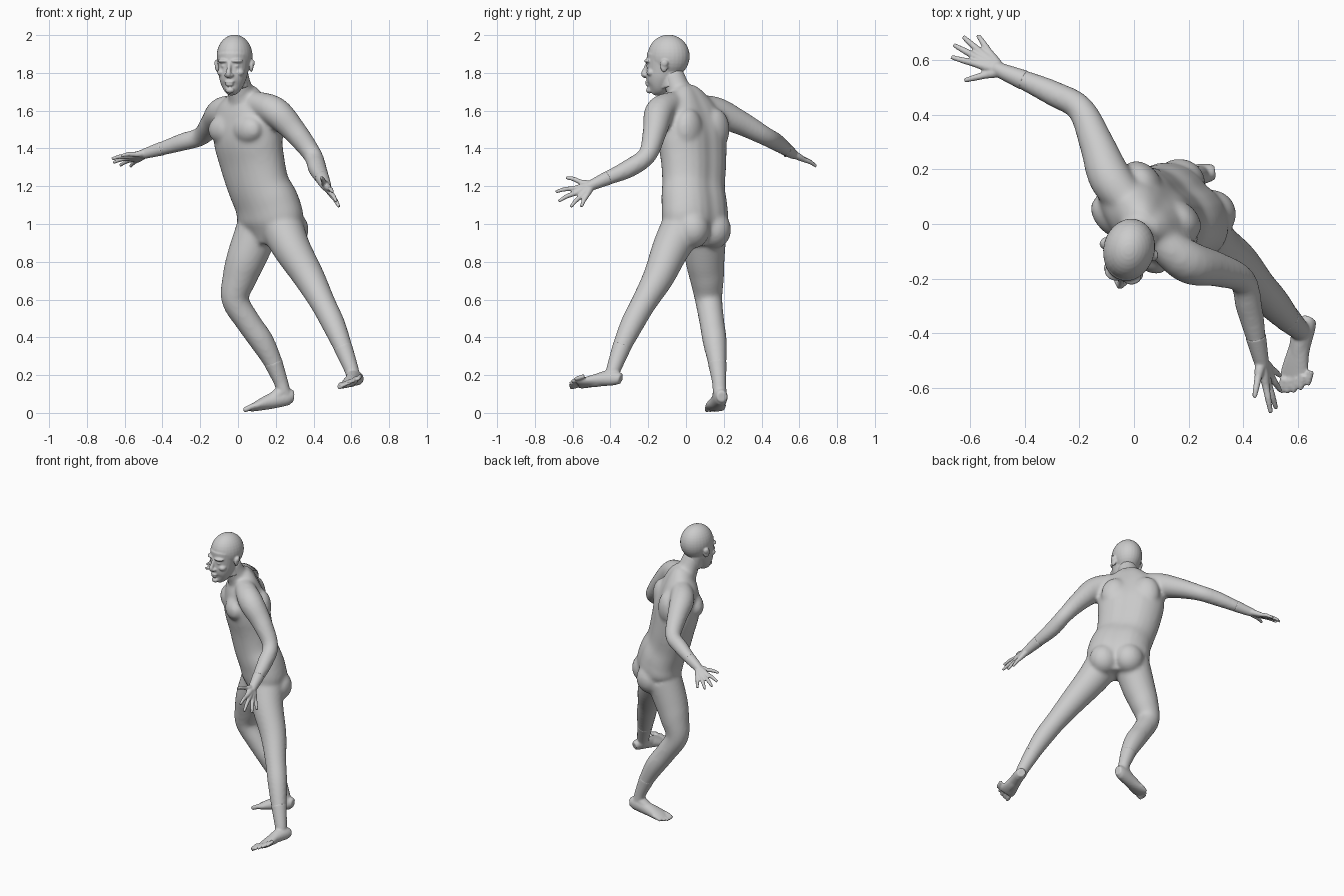
import bpy, bmesh, math
from mathutils import Vector, Matrix

cube = bpy.data.objects.get("Cube")
if cube:
    bpy.data.objects.remove(cube)

skin = bpy.data.materials.new("grey_skin")
skin.use_nodes = True
GREY = (0.6, 0.6, 0.6, 1)
skin.diffuse_color = GREY
skin.node_tree.nodes["Principled BSDF"].inputs["Base Color"].default_value = GREY

LEFT = Vector((0.707, -0.707, 0))   # body's own left
BACK = Vector((0.707, 0.707, 0))    # direction the back faces
RING = 28


def spline(a, b, c, d, t):
    """Smooth interpolation between b and c."""
    return [0.5 * (2 * q + (r - p) * t + (2 * p - 5 * q + 4 * r - s) * t ** 2
                   + (3 * q - p - 3 * r + s) * t ** 3) for p, q, r, s in zip(a, b, c, d)]


def loft(bm, sections, side=LEFT, groove=0.0, steps=5):
    """Skin a tube through sections (x, y, z, half width[, half depth])."""
    secs = [s if len(s) == 5 else (*s, s[3]) for s in sections]
    n = len(secs)
    path = []
    for i in range(n - 1):
        four = [secs[max(0, min(n - 1, i + k))] for k in (-1, 0, 1, 2)]
        path += [spline(*four, j / steps) for j in range(steps)]
    path.append(secs[-1])
    rings = []
    for i, s in enumerate(path):
        tangent = Vector(path[min(i + 1, len(path) - 1)][:3]) - Vector(path[max(i - 1, 0)][:3])
        tangent.normalize()
        u = (side - tangent * side.dot(tangent)).normalized()
        v = tangent.cross(u)
        ring = []
        for k in range(RING):
            a = math.tau * k / RING
            f = 1 - groove * math.exp(-((a - math.pi / 2) / 0.25) ** 2)
            ring.append(bm.verts.new(Vector(s[:3]) + (u * s[3] * math.cos(a) + v * s[4] * math.sin(a)) * f))
        rings.append(ring)
    for r, q in zip(rings, rings[1:]):
        for k in range(RING):
            m = (k + 1) % RING
            bm.faces.new((r[k], r[m], q[m], q[k]))
    bm.faces.new(rings[0][::-1])
    bm.faces.new(rings[-1])


def ball(bm, center, radii, turn=0.0):
    """Ellipsoid turned about the vertical axis."""
    m = Matrix.Translation(center) @ Matrix.Rotation(turn, 4, "Z") @ Matrix.Diagonal((*radii, 1))
    bmesh.ops.create_uvsphere(bm, u_segments=28, v_segments=18, radius=1, matrix=m)


def finish(bm, name, voxel, smooth):
    """Fuse the overlapping masses of a part into one smooth surface."""
    bmesh.ops.recalc_face_normals(bm, faces=bm.faces)
    mesh = bpy.data.meshes.new(name)
    bm.to_mesh(mesh)
    bm.free()
    mesh.materials.append(skin)
    for p in mesh.polygons:
        p.use_smooth = True
    obj = bpy.data.objects.new(name, mesh)
    bpy.context.collection.objects.link(obj)
    fuse = obj.modifiers.new("fuse", "REMESH")
    fuse.mode = "VOXEL"
    fuse.voxel_size = voxel
    fuse.use_smooth_shade = True
    soft = obj.modifiers.new("soften", "SMOOTH")
    soft.factor = 0.5
    soft.iterations = smooth
    return obj


# Torso with a spine groove
body = bmesh.new()
loft(body, [(.17, .05, .89, .11, .09), (.175, .05, 1, .195, .14), (.155, .045, 1.1, .197, .145),
            (.11, .04, 1.2, .188, .138), (.075, .04, 1.33, .2, .14), (.05, .03, 1.46, .212, .145),
            (.04, .015, 1.58, .2, .12), (.035, .0, 1.66, .13, .09), (.02, -.02, 1.71, .07, .065)],
     groove=0.1)
# Neck
loft(body, [(.035, 0, 1.62, .085), (.012, -.04, 1.71, .066), (-.008, -.075, 1.8, .06)])
# Buttocks and chest muscles
for s in (-1, 1):
    ball(body, Vector((.18, .05, .97)) + BACK * .06 + LEFT * s * .08, (.095, .09, .1))
    ball(body, Vector((.045, .02, 1.5)) - BACK * .085 + LEFT * s * .09, (.095, .06, .075), -math.pi / 4)
    ball(body, Vector((.045, .03, 1.5)) + BACK * .08 + LEFT * s * .1, (.085, .06, .11), -math.pi / 4)

# Arms, from collar to wrist
right_arm = [(.02, .04, 1.63, .055), (-.08, .155, 1.595, .078), (-.135, .29, 1.535, .064),
             (-.195, .42, 1.465, .05), (-.29, .475, 1.435, .047), (-.4, .525, 1.4, .037),
             (-.485, .56, 1.375, .028)]
left_arm = [(.06, -.03, 1.65, .055), (.19, -.135, 1.6, .078), (.3, -.165, 1.49, .064),
            (.395, -.205, 1.365, .05), (.42, -.3, 1.295, .049), (.445, -.41, 1.245, .038),
            (.465, -.5, 1.205, .028)]
# Legs, from hip to ankle
right_leg = [(.1, .1, .96, .115), (.045, .1, .82, .105), (.01, .11, .72, .092),
             (-.015, .12, .6, .073), (.055, .137, .48, .066), (.125, .152, .38, .064),
             (.185, .165, .27, .05), (.225, .175, .17, .038), (.24, .178, .12, .036)]
left_leg = [(.235, -.02, .98, .115), (.285, -.08, .87, .1), (.375, -.145, .72, .083),
            (.45, -.225, .58, .067), (.505, -.285, .47, .062), (.555, -.34, .35, .05),
            (.597, -.38, .24, .039), (.61, -.39, .2, .036)]
for limb in (right_arm, left_arm, right_leg, left_leg):
    loft(body, limb, Vector((0.6, 0.6, 0.52)))
finish(body, "body", .011, 9)


# Hands: palm rays run from the wrist to spread fingers, thumb first
def hand(name, arm, tips):
    bm = bmesh.new()
    wrist = Vector(arm[-1][:3])
    tips = [Vector(t) for t in tips]
    middle = sum(tips[1:], Vector()) / 4
    axis = tips[1] - tips[4]
    loft(bm, [arm[-2], arm[-1], (*wrist.lerp(middle, .15), .024)], axis)
    for i, tip in enumerate(tips):
        base = wrist.lerp(tip, .45 if i == 0 else .5)
        start = wrist.lerp(base, .1)
        joint = base.lerp(tip, .5) + Vector((0, 0, .005))
        loft(bm, [(*start, .02), (*wrist.lerp(base, .6), .018), (*base, .0135),
                  (*joint, .0115), (*tip, .008)], axis)
    finish(bm, name, .005, 3)


hand("right_hand", right_arm, [(-.62, .525, 1.36), (-.668, .61, 1.345), (-.66, .655, 1.325),
                               (-.625, .685, 1.31), (-.57, .69, 1.305)])
hand("left_hand", left_arm, [(.44, -.635, 1.245), (.5, -.69, 1.17), (.52, -.675, 1.12),
                             (.535, -.61, 1.09), (.535, -.555, 1.09)])


# Feet: ankle, sole and a fan of toes from the big toe to the small toe
def foot(name, leg, sole, big, small):
    bm = bmesh.new()
    big, small = Vector(big), Vector(small)
    side = (small - big).normalized()
    heel = Vector(sole[1][:3])
    loft(bm, [leg[-3], leg[-2], leg[-1], (*heel, .034)], side)
    loft(bm, sole, side)
    front = (Vector(sole[-1][:3]) - heel).normalized()
    # Instep ridge from shin to ball
    loft(bm, [(*Vector(leg[-1][:3]), .034), (*Vector(sole[2][:3]), .036), (*Vector(sole[3][:3]), .022)], side)
    for i in range(5):
        t = i / 4
        tip = big.lerp(small, t) + front * .014 * math.sin(math.pi * t)
        r = .015 if i == 0 else .0115
        root = tip - front * .055 + Vector((0, 0, .008))
        loft(bm, [(*root, r), (*tip.lerp(root, .4), r), (*tip, r * .75)], side)
    finish(bm, name, .006, 4)


foot("right_foot", right_leg,
     [(.295, .19, .085, .026, .028), (.26, .185, .085, .036, .045), (.17, .17, .06, .042, .04),
      (.1, .155, .036, .052, .026), (.065, .15, .023, .048, .016)],
     (.03, .11, .013), (.06, .192, .017))
foot("left_foot", left_leg,
     [(.642, -.345, .178, .026, .028), (.628, -.38, .185, .034, .04), (.603, -.46, .175, .04, .034),
      (.587, -.54, .158, .052, .022), (.582, -.57, .153, .05, .015)],
     (.537, -.615, .135), (.635, -.59, .178))

# Head, modelled facing forward around its own axis and then turned
head = bmesh.new()
X = Vector((1, 0, 0))
ball(head, (0, .008, 1.888), (.094, .113, .114))
loft(head, [(0, -.082, 1.695, .022, .022), (0, -.056, 1.725, .052, .056), (0, -.038, 1.77, .071, .077),
            (0, -.022, 1.82, .08, .089), (0, -.01, 1.89, .088, .1)], X)
# Nose, lips and chin
loft(head, [(0, -.103, 1.855, .011), (0, -.118, 1.822, .011), (0, -.127, 1.795, .015),
            (0, -.112, 1.781, .014)], X)
ball(head, (0, -.107, 1.752), (.026, .012, .008))
ball(head, (0, -.105, 1.738), (.022, .012, .009))
ball(head, (0, -.096, 1.708), (.024, .018, .017))
for s in (-1, 1):
    ball(head, (s * .015, -.115, 1.788), (.01, .013, .009))               # nostril
    ball(head, (s * .036, -.094, 1.863), (.034, .022, .011), s * .3)      # brow
    ball(head, (s * .034, -.09, 1.836), (.015, .015, .01))                # eye
    ball(head, (s * .048, -.074, 1.802), (.026, .026, .02))               # cheek
    ball(head, (s * .092, .006, 1.838), (.011, .021, .034), s * .35)      # ear
    ball(head, (s * .1, .012, 1.852), (.008, .018, .018), s * .35)        # ear rim
# Throat joining the neck
loft(head, [(.012, .035, 1.72, .06), (0, .02, 1.8, .064), (0, .01, 1.86, .07)], X)
head_obj = finish(head, "head", .005, 4)
head_obj.data.transform(Matrix.Translation((-.02, -.1, 0)) @ Matrix.Rotation(math.radians(-14), 4, "Z"))
